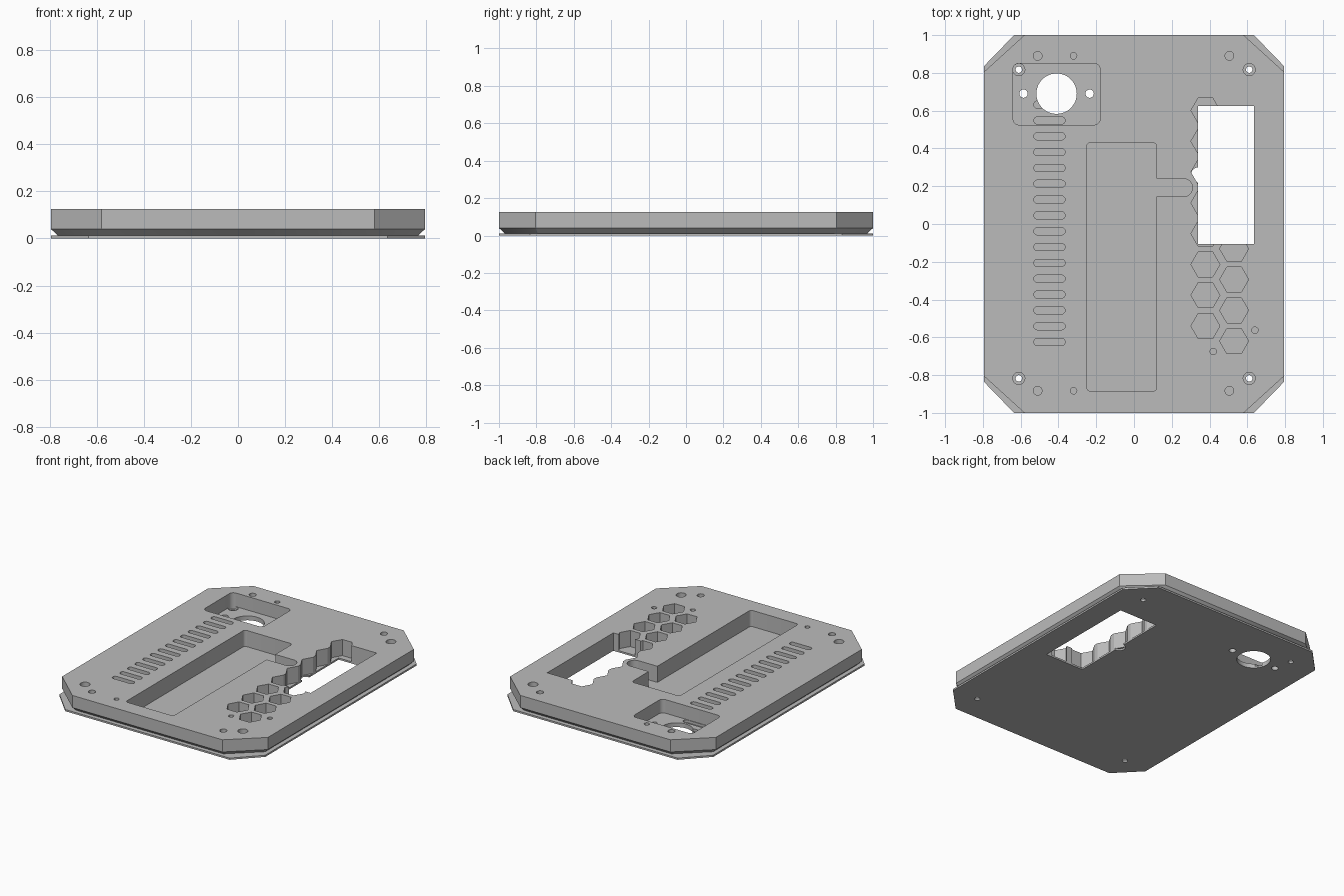
import bpy, bmesh
from math import cos, sin, pi

cube = bpy.data.objects.get("Cube")
if cube:
    bpy.data.objects.remove(cube, do_unlink=True)

grey = bpy.data.materials.new("plain grey")
grey.use_nodes = True
COLOUR = (0.5, 0.5, 0.5, 1)
grey.diffuse_color = COLOUR
grey.node_tree.nodes["Principled BSDF"].inputs["Base Color"].default_value = COLOUR

SEAM, TOP = 0.012, 0.125      # joint between the plates, top face
LOW, HIGH = -0.1, 0.3         # reach of through cutters


# Outlines
def octagon(x, y, cx, cy):
    return [(cx, -y), (x, -cy), (x, cy), (cx, y), (-cx, y), (-x, cy), (-x, -cy), (-cx, -y)]


def ring(x, y, r, n=32):
    return [(x + r * cos(2 * pi * i / n), y + r * sin(2 * pi * i / n)) for i in range(n)]


def rounded(x0, x1, y0, y1, r, steps=6):
    pts = []
    corners = [(x1 - r, y1 - r), (x0 + r, y1 - r), (x0 + r, y0 + r), (x1 - r, y0 + r)]
    for q, (cx, cy) in enumerate(corners):
        for i in range(steps + 1):
            a = pi / 2 * (q + i / steps)
            pts.append((cx + r * cos(a), cy + r * sin(a)))
    return pts


def rectangle(x0, x1, y0, y1):
    return [(x0, y0), (x1, y0), (x1, y1), (x0, y1)]


# Stacked outlines become one closed solid
def loft(bm, levels):
    loops = [[bm.verts.new((x, y, z)) for x, y in pts] for pts, z in levels]
    n = len(loops[0])
    for a, b in zip(loops, loops[1:]):
        for i in range(n):
            j = (i + 1) % n
            bm.faces.new((a[i], a[j], b[j], b[i]))
    bm.faces.new(loops[0][::-1])
    bm.faces.new(loops[-1])


def make(name, solids):
    bm = bmesh.new()
    for levels in solids:
        loft(bm, levels)
    bmesh.ops.recalc_face_normals(bm, faces=bm.faces)
    mesh = bpy.data.meshes.new(name)
    bm.to_mesh(mesh)
    bm.free()
    mesh.materials.append(grey)
    ob = bpy.data.objects.new(name, mesh)
    bpy.context.collection.objects.link(ob)
    return ob


def through(pts, z=LOW):
    return [(pts, z), (pts, HIGH)]


def carve(target, cutters):
    for solid in cutters:
        cutter = make("cutter", [solid])
        cutter.hide_render = True
        mod = target.modifiers.new("cut", "BOOLEAN")
        mod.operation, mod.solver, mod.object = "DIFFERENCE", "EXACT", cutter
        bpy.context.view_layer.objects.active = target
        bpy.ops.object.modifier_apply(modifier=mod.name)
        bpy.data.objects.remove(cutter, do_unlink=True)


screws = [(sx * 0.61, sy * 0.817) for sx in (-1, 1) for sy in (-1, 1)]
lens = (-0.41, 0.69)
lens_screws = [(-0.585, 0.69), (-0.235, 0.69)]

# Thin bottom plate with window, lens and screw openings
bottom = make("bottom_plate", [[(octagon(0.795, 1, 0.635, 0.835), 0),
                                (octagon(0.795, 1, 0.635, 0.835), SEAM)]])
cuts = [through(rectangle(0.34, 0.635, -0.105, 0.625)),
        through(ring(0.341, 0.26, 0.04)),
        through(ring(*lens, 0.107, 48))]
cuts += [through(ring(x, y, 0.017)) for x, y in screws]
cuts += [through(ring(x, y, 0.022)) for x, y in lens_screws]
carve(bottom, cuts)

# Thick body, bevelled underneath
outline = octagon(0.795, 1, 0.58, 0.805)
body = make("body_plate", [[(octagon(0.765, 0.97, 0.567, 0.792), SEAM),
                            (outline, 0.04), (outline, TOP)]])

# Long pocket with its side channel, and the window
cuts = [through(rounded(-0.25, 0.12, -0.885, 0.43, 0.02)),
        through(rounded(0.05, 0.31, 0.145, 0.24, 0.047)),
        through(rectangle(0.34, 0.635, -0.105, 0.625))]

# Honeycomb in two staggered columns
for x, first, count in ((0.378, -0.54, 8), (0.53, -0.62, 4)):
    cuts += [through(ring(x, first + 0.163 * i, 0.0765, 6)) for i in range(count)]

# Row of ventilation slots
for i in range(16):
    y = -0.625 + 0.0838 * i
    cuts.append(through(rounded(-0.53, -0.365, y - 0.019, y + 0.019, 0.018)))

# Lens recess, opening and screw holes
cuts.append(through(rounded(-0.64, -0.18, 0.525, 0.85, 0.03), 0.03))
cuts.append(through(ring(*lens, 0.107, 48)))
cuts += [through(ring(x, y, 0.022)) for x, y in lens_screws]

# Corner screw holes and locating holes
cuts += [through(ring(x, y, 0.032)) for x, y in screws]
for y in (-0.883, 0.89):
    cuts += [through(ring(-0.51, y, 0.023)), through(ring(0.505, y, 0.023)),
             through(ring(-0.32, y, 0.017))]
cuts += [through(ring(0.64, -0.562, 0.017)), through(ring(0.42, -0.675, 0.017))]
carve(body, cuts)

# Keep flat faces flat and round the hole walls
for ob in (bottom, body):
    bpy.ops.object.select_all(action="DESELECT")
    ob.select_set(True)
    bpy.context.view_layer.objects.active = ob
    bpy.ops.object.shade_smooth_by_angle(angle=pi / 6)
